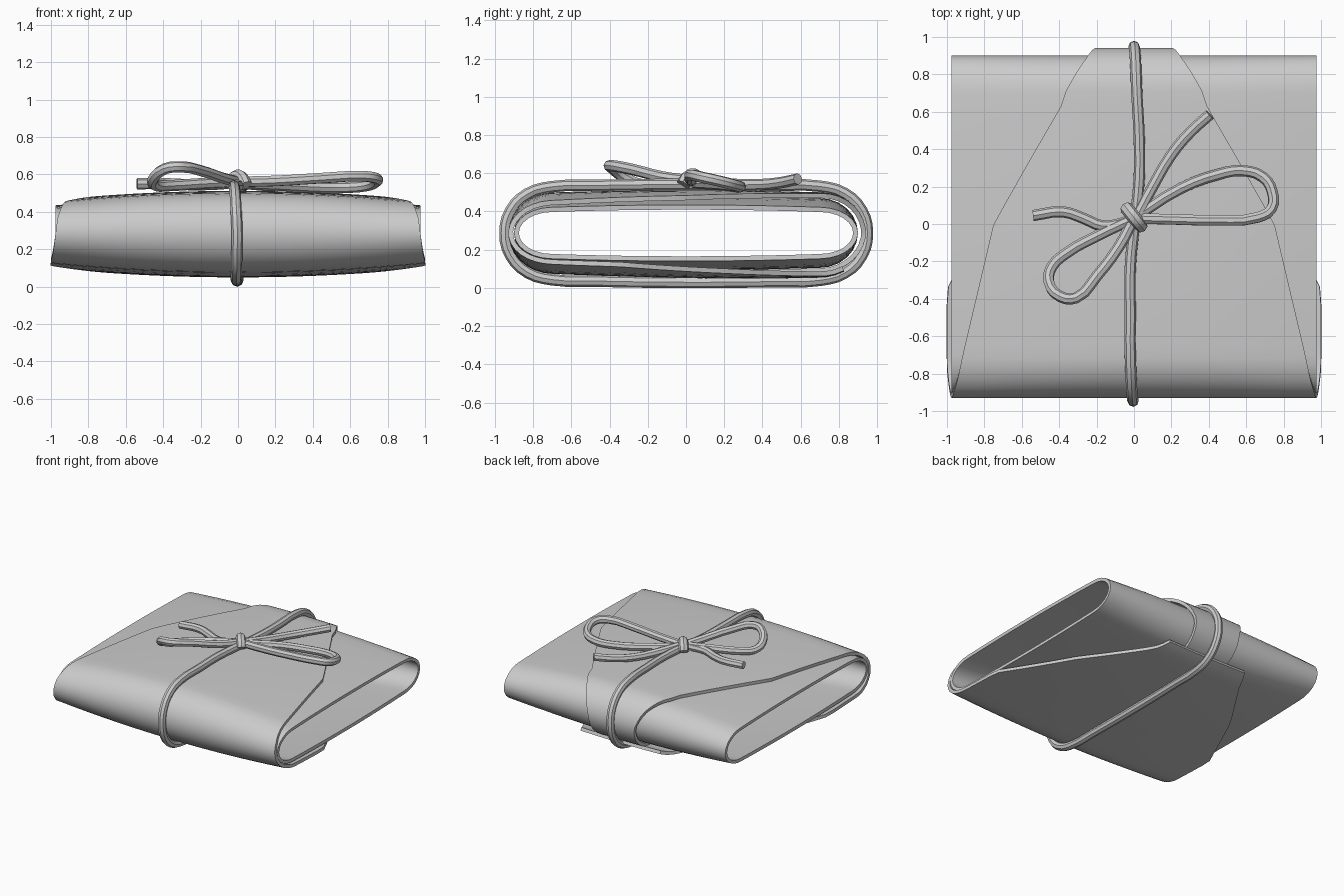
import bpy, bmesh
from math import sin, cos, radians, floor

if "Cube" in bpy.data.objects:
    bpy.data.objects.remove(bpy.data.objects["Cube"], do_unlink=True)

FLAT, END, HALF, MID_Z = 0.7, 0.1875, 0.12, 0.2875
BULGE, CROWN, THICK = 0.05, 0.012, 0.025


def make_material(name, rgb):
    mat = bpy.data.materials.new(name)
    mat.use_nodes = True
    color = (*rgb, 1.0)
    mat.diffuse_color = color
    mat.node_tree.nodes["Principled BSDF"].inputs["Base Color"].default_value = color
    return mat


grey = make_material("soft grey", (0.6, 0.6, 0.6))


def lerp_keys(keys, s):
    """Interpolate the values of (s, a, b...) keys."""
    if s <= keys[0][0]:
        return keys[0][1:]
    for k, n in zip(keys, keys[1:]):
        if s <= n[0]:
            t = (s - k[0]) / (n[0] - k[0])
            return [a + (b - a) * t for a, b in zip(k[1:], n[1:])]
    return keys[-1][1:]


def wrap_point(s, x, off):
    """Point on the pillow section: bottom, front end, top, back end, one unit of s each."""
    part, t = int(floor(s)) % 4, s - floor(s)
    half = HALF + BULGE * (1 - x * x) + off
    if part in (0, 2):
        side = -1 if part == 0 else 1
        y = side * FLAT * (2 * t - 1)
        z = side * (half + CROWN * (1 - (y / FLAT) ** 2))
    else:
        side = -1 if part == 1 else 1
        a = radians(-side * (180 * t - 90))
        y = side * (FLAT + (END + off) * cos(a))
        z = half * sin(a)
    return (x, y, MID_Z + z)


def smooth(ob):
    bpy.ops.object.select_all(action="DESELECT")
    ob.select_set(True)
    bpy.context.view_layer.objects.active = ob
    bpy.ops.object.shade_smooth_by_angle(angle=radians(40))


def make_sheet(name, keys, start, end, rows, closed=False, cols=16):
    """Wrapped leather sheet whose half width and offset follow the keys."""
    bm = bmesh.new()
    grid = []
    for i in range(rows if closed else rows + 1):
        s = start + (end - start) * i / rows
        width, off = lerp_keys(keys, s)
        grid.append([bm.verts.new(wrap_point(s, width * (2 * j / cols - 1), off))
                     for j in range(cols + 1)])
    for i in range(rows):
        a, b = grid[i], grid[(i + 1) % len(grid)]
        for j in range(cols):
            bm.faces.new((a[j], a[j + 1], b[j + 1], b[j]))
    mesh = bpy.data.meshes.new(name)
    bm.to_mesh(mesh)
    bm.free()
    ob = bpy.data.objects.new(name, mesh)
    bpy.context.collection.objects.link(ob)
    bpy.context.view_layer.objects.active = ob
    mod = ob.modifiers.new("thickness", "SOLIDIFY")
    mod.thickness, mod.offset = THICK, 0
    bpy.ops.object.modifier_apply(modifier=mod.name)
    bm = bmesh.new()
    bm.from_mesh(ob.data)
    bmesh.ops.recalc_face_normals(bm, faces=bm.faces)
    bm.to_mesh(ob.data)
    bm.free()
    ob.data.materials.append(grey)
    smooth(ob)
    return ob


def make_cord(name, points, radius=0.03, closed=False):
    """Round cord along a smooth path, turned into a mesh."""
    curve = bpy.data.curves.new(name, "CURVE")
    curve.dimensions = "3D"
    curve.bevel_depth, curve.bevel_resolution = radius, 2
    curve.resolution_u, curve.use_fill_caps = 3, True
    spline = curve.splines.new("BEZIER")
    spline.bezier_points.add(len(points) - 1)
    for bp, p in zip(spline.bezier_points, points):
        bp.co = p
        bp.handle_left_type = bp.handle_right_type = "AUTO"
    spline.use_cyclic_u = closed
    ob = bpy.data.objects.new(name, curve)
    bpy.context.collection.objects.link(ob)
    bpy.ops.object.select_all(action="DESELECT")
    ob.select_set(True)
    bpy.context.view_layer.objects.active = ob
    bpy.ops.object.convert(target="MESH")
    ob = bpy.context.view_layer.objects.active
    ob.data.materials.clear()
    ob.data.materials.append(grey)
    smooth(ob)
    return ob


# Inner body: an open flattened tube
make_sheet("inner_body", [(0, 0.975, 0)], 0, 4, 48, closed=True)

# Outer wrap: starts underneath, passes the front, tapers over the top, tucks under the back
make_sheet("outer_flap", [
    (-0.17, 0.35, 0.052), (0, 0.41, 0.052), (0.34, 0.72, 0.045), (0.75, 1.0, 0.035),
    (1.1, 1.0, 0.03), (1.5, 0.975, 0.03), (1.65, 0.965, 0.03), (2, 0.915, 0.03),
    (2.5, 0.75, 0.03), (2.74, 0.56, 0.03), (2.95, 0.39, 0.03), (3.3, 0.25, 0.038),
    (3.5, 0.2, 0.043), (3.8, 0.19, 0.03), (4.25, 0.17, 0.027)], -0.17, 4.25, 68)

# Cord tied round the middle
cord_keys = [(0, 0, 0.078), (1, -0.01, 0.075), (1.5, -0.005, 0.06), (2, -0.02, 0.0725),
             (2.45, -0.02, 0.0725), (2.55, 0.025, 0.0725), (2.8, 0.03, 0.0725),
             (3, 0.015, 0.075), (3.5, 0, 0.062), (4, 0, 0.078)]
ring = []
for i in range(24):
    x, off = lerp_keys(cord_keys, i / 6)
    px, y, z = wrap_point(i / 6, 0, off)
    ring.append((x, y, z))
make_cord("cord_band", ring, closed=True)

# Bow: knot, two loops and two loose ends
make_cord("bow_knot", [(-0.04, 0.085, 0.54), (-0.02, 0.06, 0.58), (0, 0.035, 0.59),
                       (0.02, 0.01, 0.58), (0.04, -0.015, 0.54)], radius=0.036)
make_cord("bow_loop_left", [
    (0.01, 0.04, 0.55), (0.25, 0.19, 0.54), (0.45, 0.265, 0.53), (0.58, 0.285, 0.53),
    (0.69, 0.25, 0.54), (0.74, 0.17, 0.56), (0.735, 0.08, 0.58), (0.66, 0.035, 0.59),
    (0.45, 0.02, 0.58), (0.2, 0.025, 0.565), (0, 0.03, 0.56)])
make_cord("bow_loop_right", [
    (0, 0.03, 0.56), (-0.08, -0.12, 0.58), (-0.2, -0.28, 0.62), (-0.31, -0.395, 0.64),
    (-0.39, -0.39, 0.63), (-0.455, -0.31, 0.57), (-0.44, -0.23, 0.54),
    (-0.36, -0.155, 0.54), (-0.2, -0.065, 0.55), (0, 0.03, 0.56)])
make_cord("bow_end_left", [(0.01, 0.03, 0.56), (0.1, 0.2, 0.545), (0.2, 0.37, 0.54),
                           (0.3, 0.49, 0.55), (0.405, 0.585, 0.57)])
make_cord("bow_end_right", [(0, 0.03, 0.56), (-0.08, 0, 0.55), (-0.17, -0.01, 0.545),
                            (-0.27, 0.03, 0.545), (-0.38, 0.065, 0.55), (-0.54, 0.045, 0.55)])
